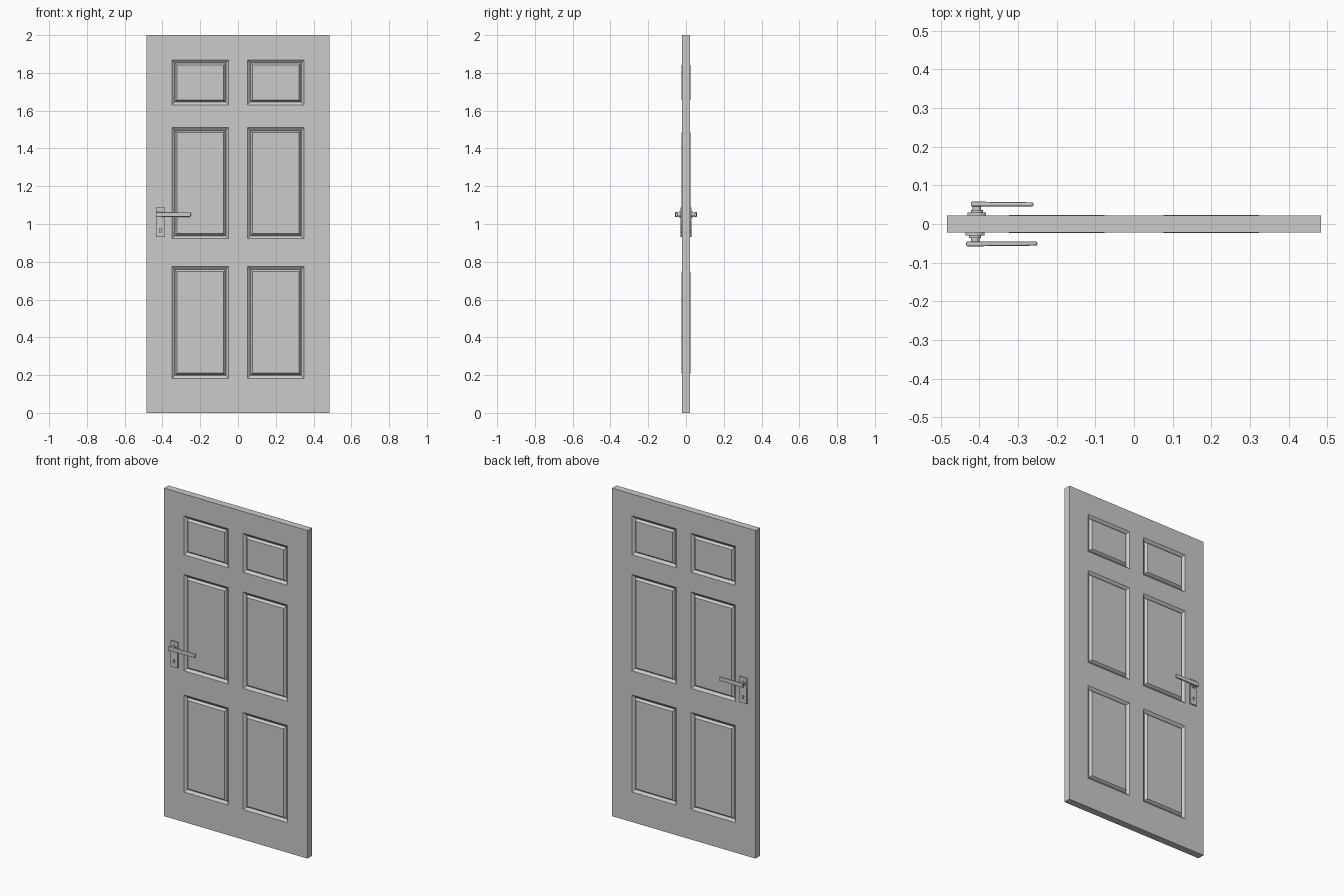
import bpy, bmesh
from math import pi, sin, cos
from mathutils import Vector, Matrix

if "Cube" in bpy.data.objects:
    bpy.data.objects.remove(bpy.data.objects["Cube"])

W, H, T = 0.484, 2.0, 0.0215          # half width, height, half thickness
COLS = [(-0.35, -0.05), (0.05, 0.35)]
ROWS = [(0.183, 0.775), (0.922, 1.51), (1.63, 1.868)]


def add(name, bm):
    bmesh.ops.recalc_face_normals(bm, faces=bm.faces)
    me = bpy.data.meshes.new(name)
    bm.to_mesh(me)
    bm.free()
    ob = bpy.data.objects.new(name, me)
    bpy.context.collection.objects.link(ob)
    return ob


def box(bm, lo, hi):
    lo, hi = Vector(lo), Vector(hi)
    m = Matrix.Translation((lo + hi) / 2) @ Matrix.Diagonal((*(hi - lo), 1))
    return bmesh.ops.create_cube(bm, size=1, matrix=m)["verts"]


# Door leaf: slab cut along the panel edges, panels grooved on both faces
bm = bmesh.new()
box(bm, (-W, -T, 0), (W, T, H))
cuts = [((x, 0, 0), (1, 0, 0)) for c in COLS for x in c]
cuts += [((0, 0, z), (0, 0, 1)) for r in ROWS for z in r]
for co, no in cuts:
    bmesh.ops.bisect_plane(bm, geom=bm.verts[:] + bm.edges[:] + bm.faces[:],
                           plane_co=co, plane_no=no)
bm.normal_update()


def is_panel(f):
    c = f.calc_center_median()
    return (abs(f.normal.y) > 0.9 and any(a < c.x < b for a, b in COLS)
            and any(a < c.z < b for a, b in ROWS))


panels = [f for f in bm.faces if is_panel(f)]
for thick, depth in [(0.021, -0.012), (0.003, 0.0), (0.014, 0.0132)]:
    bmesh.ops.inset_individual(bm, faces=panels, thickness=thick, depth=depth)
    bm.normal_update()
add("door_leaf", bm)


def cylinder(name, x, z, y0, y1, r, segs=24):
    bm = bmesh.new()
    m = Matrix.Translation((x, (y0 + y1) / 2, z)) @ Matrix.Rotation(pi / 2, 4, 'X')
    bmesh.ops.create_cone(bm, cap_ends=True, segments=segs, radius1=r, radius2=r,
                          depth=abs(y1 - y0), matrix=m)
    ob = add(name, bm)
    bpy.context.view_layer.objects.active = ob
    ob.select_set(True)
    bpy.ops.object.shade_smooth_by_angle()
    ob.select_set(False)


def plate(name, x, y0, y1, z0, z1, half):
    # Lock plate outline with a keyhole, filled and extruded
    zk = 0.972
    keyhole = [(x + 0.0055 * cos(a), zk + 0.0055 * sin(a))
               for a in [-pi / 3 + i * (5 * pi / 3) / 12 for i in range(13)]]
    keyhole += [(x - 0.0035, zk - 0.016), (x + 0.0035, zk - 0.016)]
    outline = [(x - half, z0), (x + half, z0), (x + half, z1), (x - half, z1)]
    cu = bpy.data.curves.new(name, 'CURVE')
    cu.dimensions, cu.fill_mode = '2D', 'BOTH'
    cu.extrude = abs(y1 - y0) / 2
    for pts in (outline, keyhole):
        s = cu.splines.new('POLY')
        s.points.add(len(pts) - 1)
        for p, (a, b) in zip(s.points, pts):
            p.co = (a, b, 0, 1)
        s.use_cyclic_u = True
    ob = bpy.data.objects.new(name, cu)
    bpy.context.collection.objects.link(ob)
    ob.rotation_euler.x = pi / 2
    ob.location.y = (y0 + y1) / 2
    bpy.context.view_layer.objects.active = ob
    ob.select_set(True)
    bpy.ops.object.convert(target='MESH')
    ob.select_set(False)


# Handle set on each face: plate, collar, neck and lever
for side, s, x, x0, x1 in [("front", -1, -0.411, -0.434, -0.25),
                           ("back", 1, -0.406, -0.422, -0.26)]:
    plate(side + "_lock_plate", x, s * T, s * 0.03, 0.93, 1.087, 0.024)
    cylinder(side + "_handle_collar", x, 1.05, s * 0.03, s * 0.036, 0.016)
    cylinder(side + "_handle_neck", x, 1.05, s * 0.03, s * 0.05, 0.011)
    bm = bmesh.new()
    box(bm, (x0, 0.045, 1.037), (x1, 0.058, 1.063))
    for v in bm.verts:
        if v.co.x > -0.3:                       # slimmer tip
            v.co.z = 1.05 + (v.co.z - 1.05) * 0.9
            v.co.y -= 0.002 if v.co.y > 0.05 else 0
        v.co.y *= s
    lever = add(side + "_handle_lever", bm)
    mod = lever.modifiers.new("rounding", 'BEVEL')
    mod.width, mod.segments = 0.004, 2
